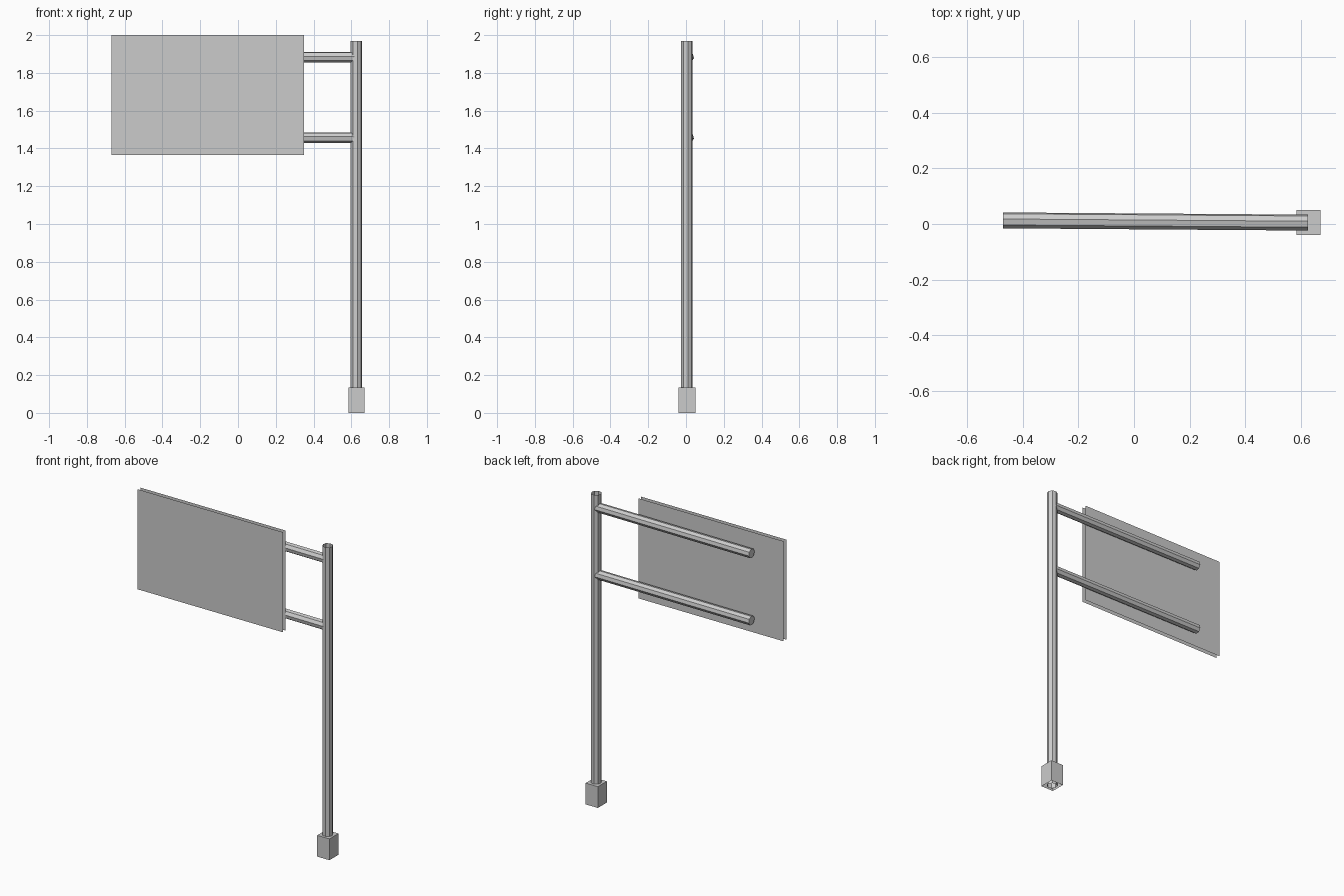
import bpy, bmesh, math
from mathutils import Vector

if "Cube" in bpy.data.objects:
    bpy.data.objects.remove(bpy.data.objects["Cube"])

grey = bpy.data.materials.new("galvanised grey")
grey.diffuse_color = (0.6, 0.6, 0.6, 1)
grey.use_nodes = True
grey.node_tree.nodes["Principled BSDF"].inputs["Base Color"].default_value = grey.diffuse_color


def finish(name, bm):
    mesh = bpy.data.meshes.new(name)
    bm.to_mesh(mesh)
    bm.free()
    mesh.materials.append(grey)
    obj = bpy.data.objects.new(name, mesh)
    bpy.context.collection.objects.link(obj)
    return obj


def tube(name, start, end, radius, turn, cap_end=False, sides=8):
    """Flat-sided open tube from start to end, optionally closed at the end."""
    start, end = Vector(start), Vector(end)
    axis = (end - start).normalized()
    side = axis.cross(Vector((0, 1, 0))).normalized()
    other = axis.cross(side)
    bm = bmesh.new()
    rings = []
    for centre in (start, end):
        ring = []
        for i in range(sides):
            a = math.radians(turn) + math.tau * i / sides
            ring.append(bm.verts.new(centre + radius * (math.cos(a) * side + math.sin(a) * other)))
        rings.append(ring)
    low, high = rings
    for i in range(sides):
        j = (i + 1) % sides
        bm.faces.new((low[i], low[j], high[j], high[i]))
    if cap_end:
        bm.faces.new(high)
    return finish(name, bm)


def sheet(name, y, flip):
    """Thin upright panel without thickness."""
    x0, x1, z0, z1 = -0.67, 0.35, 1.365, 2.0
    bm = bmesh.new()
    corners = [bm.verts.new(p) for p in ((x0, y, z0), (x1, y, z0), (x1, y, z1), (x0, y, z1))]
    bm.faces.new(corners[::-1] if flip else corners)
    return finish(name, bm)


# Footing block, open underneath
bm = bmesh.new()
bmesh.ops.create_cube(bm, size=1)
bmesh.ops.scale(bm, vec=(0.086, 0.09, 0.135), verts=bm.verts)
bmesh.ops.translate(bm, vec=(0.627, 0.005, 0.0675), verts=bm.verts)
bm.faces.ensure_lookup_table()
bmesh.ops.delete(bm, geom=[f for f in bm.faces if f.normal.z < -0.5], context='FACES_ONLY')
finish("footing", bm)

# Open-topped pole
tube("pole", (0.627, 0.004, 0), (0.627, 0.004, 1.97), 0.031, 10)

# Two arms, angled slightly backwards, closed at the free end
for label, z in (("upper", 1.883), ("lower", 1.457)):
    tube(label + "_arm", (0.625, 0.005, z), (-0.47, 0.013, z), 0.029, 10, cap_end=True)

# Front and back sheets of the sign
sheet("sign_front", -0.05, False)
sheet("sign_back", -0.023, True)
